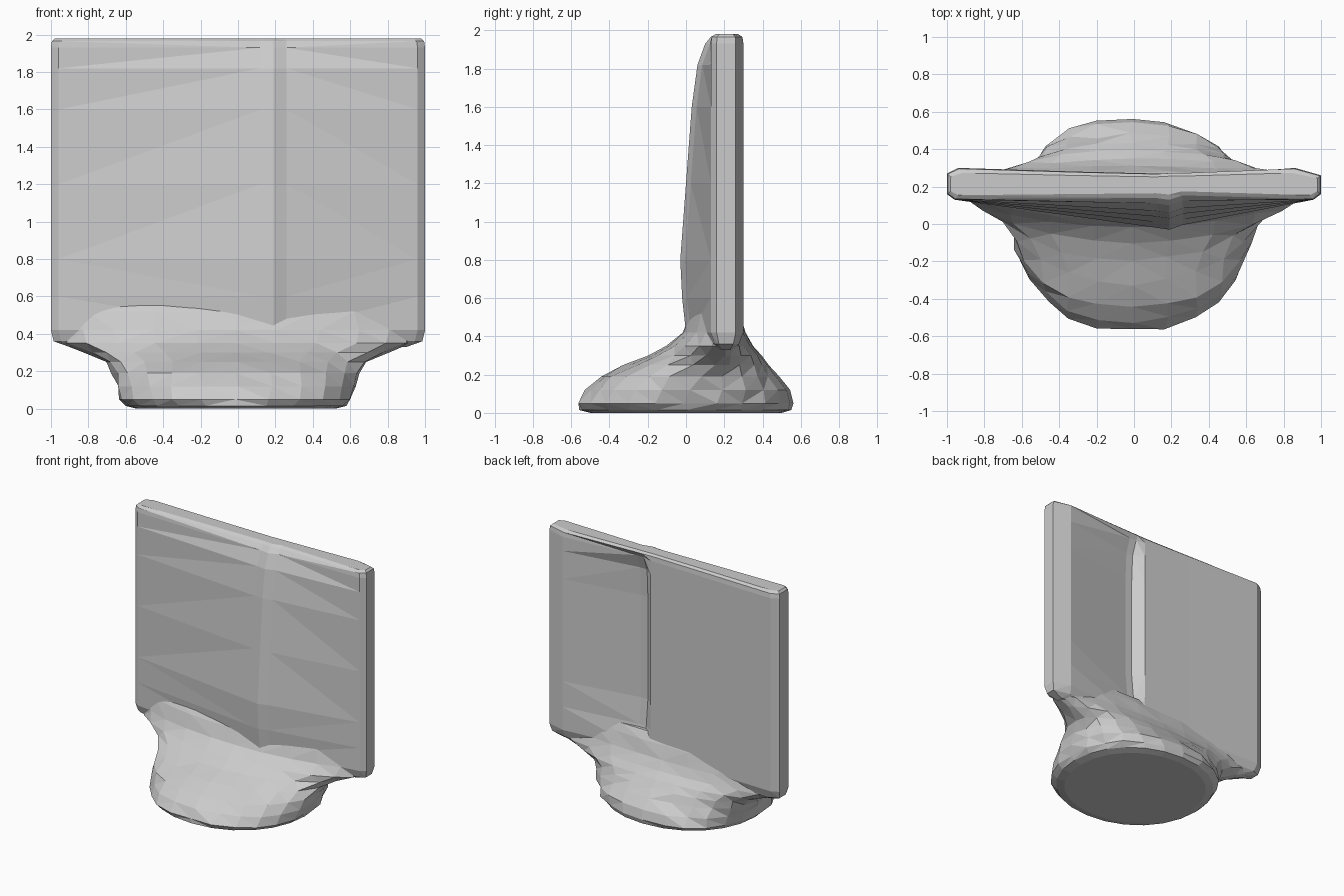
import bpy, bmesh, math, random

cube = bpy.data.objects.get("Cube")
if cube:
    bpy.data.objects.remove(cube)
random.seed(4)

grey = bpy.data.materials.new("plain grey")
grey.use_nodes = True
grey.diffuse_color = (0.6, 0.6, 0.6, 1)
grey.node_tree.nodes["Principled BSDF"].inputs["Base Color"].default_value = (0.6, 0.6, 0.6, 1)


def loft(name, rings):
    """Skin equal-length rings from bottom to top and cap both ends."""
    bm = bmesh.new()
    loops = [[bm.verts.new(p) for p in ring] for ring in rings]
    n = len(loops[0])
    for low, high in zip(loops, loops[1:]):
        for i in range(n):
            j = (i + 1) % n
            bm.faces.new((low[i], low[j], high[j], high[i]))
    bm.faces.new(loops[0][::-1])
    bm.faces.new(loops[-1])
    bmesh.ops.triangulate(bm, faces=bm.faces[:])
    bmesh.ops.recalc_face_normals(bm, faces=bm.faces[:])
    mesh = bpy.data.meshes.new(name)
    bm.to_mesh(mesh)
    bm.free()
    mesh.materials.append(grey)
    obj = bpy.data.objects.new(name, mesh)
    bpy.context.collection.objects.link(obj)
    return obj


# Upright panel: ridge on the front, stepped groove on the back
def panel_ring(z, ridge, groove, width=1.0, squash=1.0):
    outline = [
        (-1.0, 0.16), (-0.96, 0.13), (0.12, ridge + 0.01), (0.19, ridge),
        (0.26, ridge + 0.025), (0.96, 0.13), (1.0, 0.16),
        (1.0, 0.26), (0.86, 0.3), (0.25, groove), (0.19, groove),
        (0.12, 0.27), (-0.3, 0.28), (-0.94, 0.3), (-1.0, 0.27)]
    return [(x * width, 0.21 + (y - 0.21) * squash, z) for x, y in outline]


panel = loft("upright_panel", [
    panel_ring(0.33, 0.05, 0.25, 0.9, 0.4),
    panel_ring(0.36, 0.02, 0.25, 0.985, 0.75),
    panel_ring(0.42, 0.0, 0.25),
    panel_ring(0.6, -0.02, 0.22),
    panel_ring(0.8, -0.03, 0.2),
    panel_ring(1.2, 0.0, 0.2),
    panel_ring(1.6, 0.03, 0.2),
    panel_ring(1.82, 0.06, 0.21),
    panel_ring(1.93, 0.1, 0.25),
    panel_ring(1.965, 0.125, 0.275, 0.995, 0.95),
    panel_ring(1.98, 0.135, 0.275, 0.98, 0.7)])


# Rough foot that narrows front to back and spreads sideways into the panel
def foot_ring(z, half_width, front, back, middle, power, rough=0.012):
    ring = []
    count = 24
    for i in range(count):
        a = 2 * math.pi * i / count
        c, s = math.cos(a), math.sin(a)
        x = math.copysign(abs(c) ** (2 / power), c) * half_width
        reach = back - middle if s > 0 else middle - front
        y = middle + math.copysign(abs(s) ** (2 / power), s) * reach
        ring.append((x - 0.01 + random.uniform(-rough, rough),
                     y + random.uniform(-rough, rough), z))
    return ring


foot = loft("foot", [
    foot_ring(0.0, 0.53, -0.5, 0.5, 0.0, 2.1, 0),
    foot_ring(0.015, 0.59, -0.56, 0.55, 0.0, 2.1, 0),
    foot_ring(0.05, 0.62, -0.57, 0.57, 0.0, 2.2),
    foot_ring(0.12, 0.64, -0.52, 0.54, 0.03, 2.2),
    foot_ring(0.19, 0.66, -0.45, 0.48, 0.08, 2.2),
    foot_ring(0.25, 0.7, -0.32, 0.43, 0.15, 2.0),
    foot_ring(0.3, 0.81, -0.2, 0.39, 0.2, 1.8),
    foot_ring(0.35, 0.94, -0.1, 0.35, 0.21, 1.8, 0.006),
    foot_ring(0.42, 0.96, -0.02, 0.31, 0.21, 1.8, 0.004),
    foot_ring(0.52, 0.93, 0.02, 0.28, 0.21, 1.8, 0.004),
    foot_ring(0.58, 0.85, 0.06, 0.25, 0.21, 1.8, 0)])
